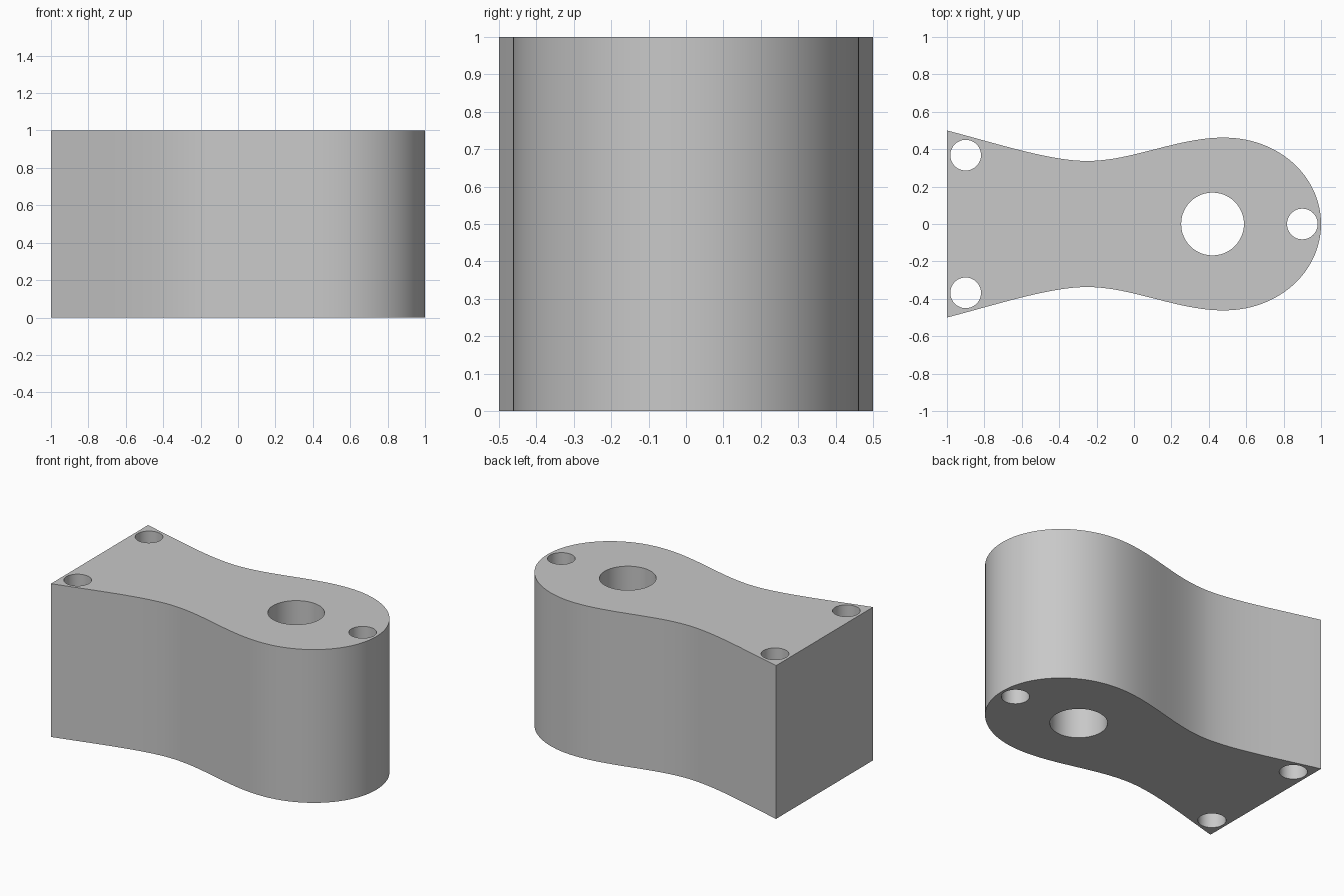
import bpy, math

cube = bpy.data.objects.get("Cube")
if cube:
    bpy.data.objects.remove(cube, do_unlink=True)

HEIGHT = 1.0

grey = bpy.data.materials.new("light grey")
grey.use_nodes = True
colour = (0.58, 0.58, 0.58, 1)
grey.diffuse_color = colour
grey.node_tree.nodes["Principled BSDF"].inputs["Base Color"].default_value = colour

curve = bpy.data.curves.new("block", "CURVE")
curve.dimensions = "2D"
curve.fill_mode = "BOTH"
curve.extrude = HEIGHT / 2
curve.materials.append(grey)


def add_loop(points, resolution):
    """Closed bezier loop; each point is (position, handle in, handle out)."""
    spline = curve.splines.new("BEZIER")
    spline.bezier_points.add(len(points) - 1)
    spline.use_cyclic_u = True
    spline.resolution_u = resolution
    for bp, (co, h_in, h_out) in zip(spline.bezier_points, points):
        bp.handle_left_type = bp.handle_right_type = "FREE"
        bp.co = (*co, 0)
        bp.handle_left = (co[0] + h_in[0], co[1] + h_in[1], 0)
        bp.handle_right = (co[0] + h_out[0], co[1] + h_out[1], 0)


def add_hole(x, y, r):
    k = r * 0.5523
    points = []
    for i in range(4):
        c, s = math.cos(i * math.pi / 2), math.sin(i * math.pi / 2)
        points.append(((x + r * c, y + r * s), (k * s, -k * c), (-k * s, k * c)))
    add_loop(points, 12)


# Outline: back half from the flat end to the round nose, mirrored for the front
half = [
    ((-1, 0.5), (0, -0.3), (0.27, -0.07)),
    ((-0.25, 0.337), (-0.2, 0), (0.24, 0)),
    ((0.48, 0.462), (-0.25, 0), (0.3, 0)),
]
nose = [((1, 0), (0, 0.25), (0, -0.25))]
mirrored = [((p[0], -p[1]), (o[0], -o[1]), (i[0], -i[1])) for p, i, o in reversed(half)]
add_loop(half + nose + mirrored, 24)

# Through holes: main bore, nose hole and two corner holes
add_hole(0.42, 0, 0.168)
add_hole(0.9, 0, 0.082)
for side in (-1, 1):
    add_hole(-0.9, side * 0.368, 0.082)

# Turn the extruded outline into one welded solid standing on the floor
block = bpy.data.objects.new("block", curve)
bpy.context.collection.objects.link(block)
block.location.z = HEIGHT / 2
bpy.ops.object.select_all(action="DESELECT")
bpy.context.view_layer.objects.active = block
block.select_set(True)
bpy.ops.object.convert(target="MESH")
block = bpy.context.object
bpy.ops.object.mode_set(mode="EDIT")
bpy.ops.mesh.select_all(action="SELECT")
bpy.ops.mesh.remove_doubles(threshold=0.0001)
bpy.ops.mesh.normals_make_consistent(inside=False)
bpy.ops.object.mode_set(mode="OBJECT")
bpy.ops.object.shade_smooth_by_angle(angle=math.radians(30))
